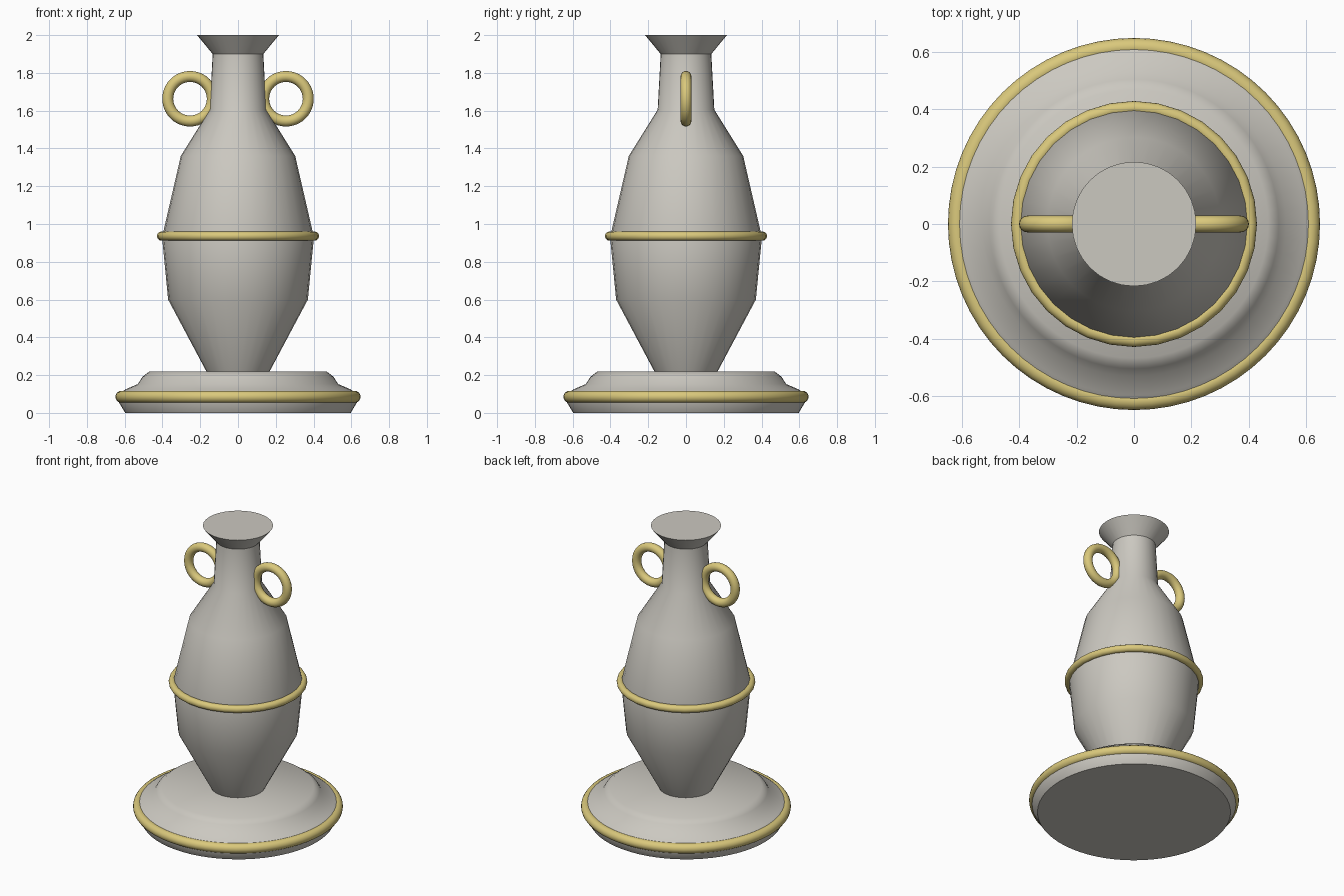
import bpy
import bmesh
import math

cube = bpy.data.objects.get("Cube")
if cube:
    bpy.data.objects.remove(cube, do_unlink=True)


def make_material(name, colour):
    mat = bpy.data.materials.new(name)
    mat.use_nodes = True
    mat.diffuse_color = colour
    mat.node_tree.nodes["Principled BSDF"].inputs["Base Color"].default_value = colour
    return mat


stone = make_material("warm grey stone", (0.60, 0.58, 0.53, 1))
gold = make_material("pale gold", (0.70, 0.58, 0.20, 1))


def finish(obj, name, mat, angle):
    obj.name = name
    obj.data.materials.append(mat)
    bpy.ops.object.select_all(action="DESELECT")
    obj.select_set(True)
    bpy.context.view_layer.objects.active = obj
    bpy.ops.object.shade_smooth_by_angle(angle=math.radians(angle))


def lathe(name, profile, sides, angle):
    """Turn a (radius, height) profile around z and cap both ends."""
    bm = bmesh.new()
    rings = []
    for r, z in profile:
        turns = [2 * math.pi * i / sides for i in range(sides)]
        rings.append([bm.verts.new((r * math.cos(a), r * math.sin(a), z)) for a in turns])
    for low, high in zip(rings, rings[1:]):
        for i in range(sides):
            j = (i + 1) % sides
            bm.faces.new((low[i], low[j], high[j], high[i]))
    bm.faces.new(rings[0][::-1])
    bm.faces.new(rings[-1])
    mesh = bpy.data.meshes.new(name)
    bm.to_mesh(mesh)
    bm.free()
    obj = bpy.data.objects.new(name, mesh)
    bpy.context.collection.objects.link(obj)
    finish(obj, name, stone, angle)


def ring(name, location, major, minor, sides, rotation=(0, 0, 0)):
    bpy.ops.mesh.primitive_torus_add(
        location=location, rotation=rotation, major_radius=major,
        minor_radius=minor, major_segments=sides, minor_segments=16)
    finish(bpy.context.object, name, gold, 60)


# Stepped round plinth
lathe("plinth", [(0.597, 0), (0.63, 0.055), (0.63, 0.10), (0.595, 0.125),
                 (0.53, 0.153), (0.505, 0.192), (0.468, 0.22)], 64, 50)

# Vase body with flared, closed mouth
lathe("vase_body", [(0.165, 0.215), (0.37, 0.60), (0.402, 0.93), (0.303, 1.36),
                    (0.15, 1.605), (0.134, 1.90), (0.217, 2.0)], 32, 32)

# Gold trim
ring("plinth_ring", (0, 0, 0.085), 0.617, 0.032, 64)
ring("waist_ring", (0, 0, 0.936), 0.405, 0.024, 32)

# Round handles on both sides of the neck
for side, x in (("left", 1), ("right", -1)):
    ring(side + "_handle", (0.254 * x, 0, 1.663), 0.118, 0.029, 40,
         (math.pi / 2, 0, 0))
